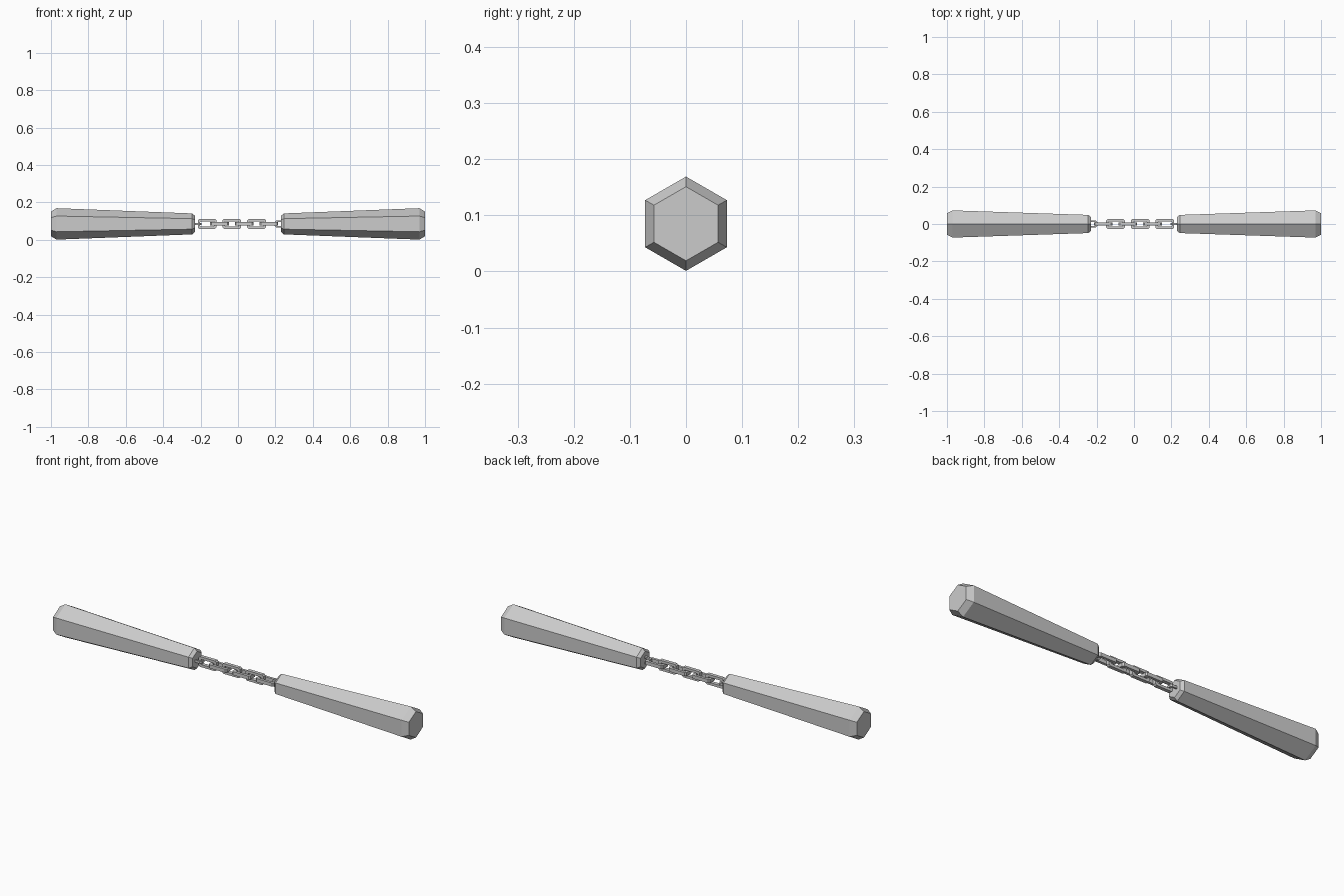
import bpy, bmesh, math

if "Cube" in bpy.data.objects:
    bpy.data.objects.remove(bpy.data.objects["Cube"])

CZ = 0.085  # height of the shared axis


def make_object(name, bm):
    bmesh.ops.recalc_face_normals(bm, faces=bm.faces)
    me = bpy.data.meshes.new(name)
    bm.to_mesh(me)
    bm.free()
    ob = bpy.data.objects.new(name, me)
    bpy.context.collection.objects.link(ob)
    return ob


def handle(name, side):
    # tapered hexagonal grip with chamfered ends, lofted along x
    bm = bmesh.new()
    rings = []
    for x, r in ((0.23, 0.043), (0.245, 0.056), (0.97, 0.084), (1.0, 0.066)):
        rings.append([bm.verts.new((side * x, r * math.sin(a * math.pi / 3),
                                    CZ + r * math.cos(a * math.pi / 3))) for a in range(6)])
    for lo, hi in zip(rings, rings[1:]):
        for i in range(6):
            j = (i + 1) % 6
            bm.faces.new((lo[i], lo[j], hi[j], hi[i]))
    bm.faces.new(rings[0])
    bm.faces.new(rings[-1])
    make_object(name, bm)


def link(name, cx, half_len, half_w, upright, bar=0.013, thick=0.018):
    # closed chain link: clipped-corner outline with a square section
    def outline(l, w, c):
        return [(l, w - c), (l - c, w), (c - l, w), (-l, w - c),
                (-l, c - w), (c - l, -w), (l - c, -w), (l, c - w)]
    bm = bmesh.new()
    loops = []
    for inset, t in ((0, -1), (0, 1), (bar, 1), (bar, -1)):
        pts = outline(half_len - inset, half_w - inset, 0.007 if inset == 0 else 0.003)
        d = t * thick / 2
        loops.append([bm.verts.new((cx + x, d, CZ + w) if upright else (cx + x, w, CZ + d))
                      for x, w in pts])
    for k in range(4):
        a, b = loops[k], loops[(k + 1) % 4]
        for i in range(8):
            j = (i + 1) % 8
            bm.faces.new((a[i], a[j], b[j], b[i]))
    make_object(name, bm)


handle("left_handle", -1)
handle("right_handle", 1)

# six links alternating between upright and flat
for i in range(6):
    link(f"chain_link_{i + 1}", -0.165 + 0.066 * i, 0.05, 0.026, i % 2 == 0)

# small eyelets sunk into the handle ends
link("left_eyelet", -0.222, 0.026, 0.018, False, bar=0.008, thick=0.012)
link("right_eyelet", 0.222, 0.026, 0.018, True, bar=0.008, thick=0.012)
